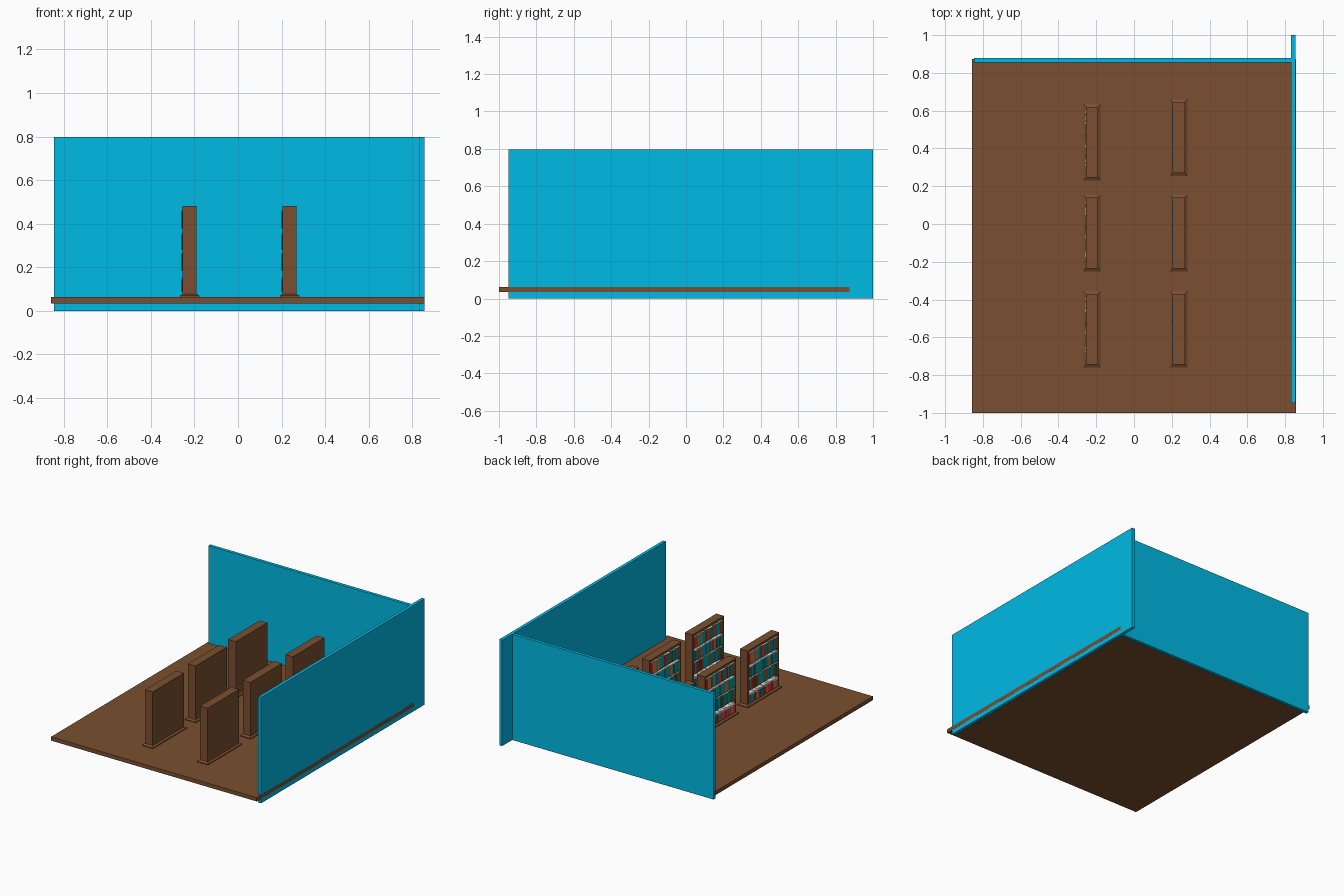
import bpy, bmesh, random
from mathutils import Vector

if "Cube" in bpy.data.objects:
    bpy.data.objects.remove(bpy.data.objects["Cube"])

random.seed(7)


def material(name, rgb):
    m = bpy.data.materials.new(name)
    m.diffuse_color = (*rgb, 1)
    m.use_nodes = True
    m.node_tree.nodes["Principled BSDF"].inputs["Base Color"].default_value = m.diffuse_color
    return m


wood = material("brown wood", (0.195, 0.078, 0.030))
wall_blue = material("wall blue", (0.0, 0.494, 0.785))
red = material("book red", (0.80, 0.04, 0.03))
teal = material("book teal", (0.0, 0.38, 0.40))
green = material("book green", (0.01, 0.22, 0.14))
orange = material("book orange", (0.75, 0.18, 0.05))
paper = material("page white", (1.0, 1.0, 1.0))
book_mats = [red, teal, green, orange, wood, wall_blue, paper]
PAGE = len(book_mats) - 1


def add_box(bm, lo, hi, mat=0):
    """Add an axis-aligned box between two corners; return its faces."""
    lo, hi = Vector(lo), Vector(hi)
    verts = bmesh.ops.create_cube(bm, size=1)["verts"]
    for v in verts:
        v.co = Vector([(lo[i] + hi[i]) / 2 + v.co[i] * (hi[i] - lo[i]) for i in range(3)])
    faces = {f for v in verts for f in v.link_faces}
    for f in faces:
        f.material_index = mat
    return faces


def to_mesh(bm, name, mats):
    me = bpy.data.meshes.new(name)
    bm.to_mesh(me)
    bm.free()
    for m in mats:
        me.materials.append(m)
    return me


def place(name, me, loc=(0, 0, 0)):
    ob = bpy.data.objects.new(name, me)
    ob.location = loc
    bpy.context.collection.objects.link(ob)
    return ob


def slab(name, lo, hi, mat):
    bm = bmesh.new()
    add_box(bm, lo, hi)
    return place(name, to_mesh(bm, name, [mat]))


# Floor and two walls
slab("floor", (-0.858, -1.0, 0.034), (0.8565, 0.874, 0.063), wood)
slab("back_wall", (-0.846, 0.856, 0.0), (0.832, 0.880, 0.797), wall_blue)
slab("right_wall", (0.832, -0.948, 0.0), (0.856, 1.0, 0.798), wall_blue)

# Bookcase, open towards -x
HX, HY, BASE, TOP, T = 0.032, 0.187, 0.078, 0.482, 0.016
ROWS = 4
pitch = (TOP - T - BASE) / ROWS

bm = bmesh.new()
add_box(bm, (HX - 0.008, -HY, BASE), (HX, HY, TOP))               # back panel
add_box(bm, (-HX, -HY, TOP - T), (HX - 0.008, HY, TOP))           # top
for s in (-1, 1):                                                 # sides
    ys = sorted((s * HY, s * (HY - T)))
    add_box(bm, (-HX, ys[0], BASE), (HX - 0.008, ys[1], TOP - T))
for r in range(ROWS):                                             # shelf boards
    z = BASE + r * pitch
    add_box(bm, (-HX, -HY + T, z), (HX - 0.008, HY - T, z + 0.008))
# plinth: straight foot with sloped upper edge
add_box(bm, (-0.045, -0.203, 0.062), (0.045, 0.203, 0.069))
for f in add_box(bm, (-0.045, -0.203, 0.069), (0.045, 0.203, BASE)):
    if f.calc_center_median().z > BASE - 1e-4:
        for v in f.verts:
            v.co.x *= HX / 0.045
            v.co.y *= HY / 0.203
case_mesh = to_mesh(bm, "bookcase", [wood])

# Books: coloured spines with white page blocks showing above the shorter ones
bm = bmesh.new()
for r, (fill, pages) in enumerate(((0.62, 0.012), (0.90, 0.002), (0.78, 0.006), (0.90, 0.002))):
    z = BASE + r * pitch + 0.008
    y = -HY + T + 0.002
    while y < HY - T - 0.012:
        w = min(random.uniform(0.015, 0.025), HY - T - y)
        h = (pitch - 0.008) * (fill + random.uniform(-0.04, 0.04))
        x0 = -HX - random.uniform(0.001, 0.005)
        add_box(bm, (x0, y, z), (HX - 0.01, y + w - 0.0015, z + h),
                random.choice((0, 0, 0, 1, 1, 1, 2, 2, 3, 4, 4)))
        add_box(bm, (x0 + 0.0003, y + 0.0005, z + h),
                (HX - 0.01, y + w - 0.002, z + h + pages), PAGE)
        y += w
book_mesh = to_mesh(bm, "books", book_mats)

# Two columns of three bookcases
for side, cx, back_y in (("left", -0.222, 0.433), ("right", 0.237, 0.457)):
    for row, cy in (("back", back_y), ("middle", -0.048), ("front", -0.558)):
        place(f"{side}_{row}_bookcase", case_mesh, (cx, cy, 0))
        place(f"{side}_{row}_books", book_mesh, (cx, cy, 0))
